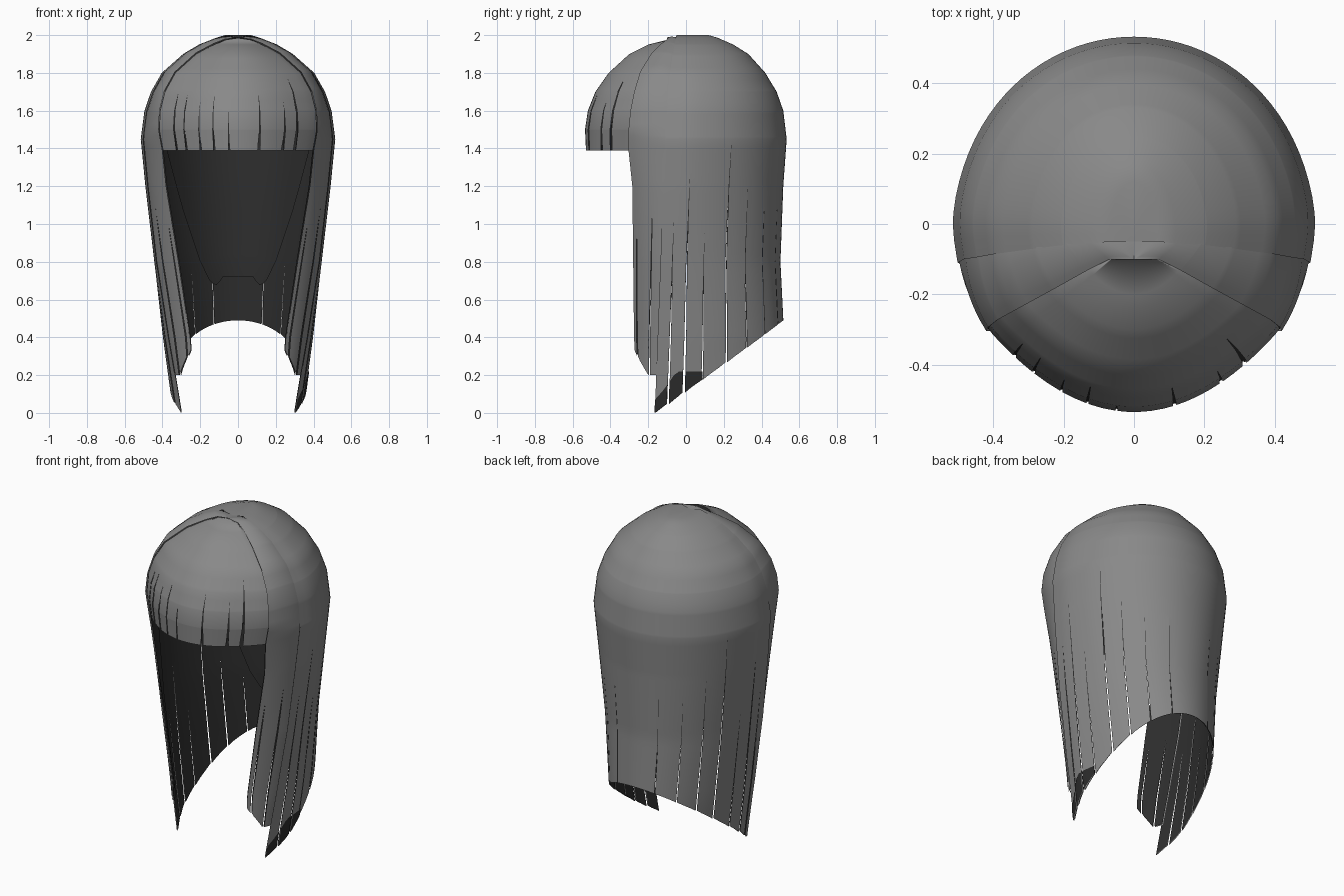
import bpy, bmesh, math

if "Cube" in bpy.data.objects:
    bpy.data.objects.remove(bpy.data.objects["Cube"])


def paint(name, v):
    m = bpy.data.materials.new(name)
    m.diffuse_color = (v, v, v, 1)
    m.use_nodes = True
    m.node_tree.nodes["Principled BSDF"].inputs["Base Color"].default_value = m.diffuse_color
    return m


hair = paint("hair_grey", .25)
dark = paint("lining_dark_grey", .026)

# Height tables: shell (z, half width, back y, seam y) and fringe side edge (z, x, y)
SHELL = [(2.01, 0, -.05, -.05), (2.0, .07, .12, -.05), (1.985, .12, .17, -.055),
         (1.95, .21, .25, -.06), (1.9, .295, .33, -.07), (1.8, .41, .42, -.085),
         (1.7, .468, .48, -.095), (1.6, .503, .515, -.10), (1.45, .523, .533, -.11),
         (1.2, .498, .515, -.12), (.8, .45, .50, -.135), (.4, .405, .52, -.15), (0, .35, .52, -.165)]
EDGE = [(1.985, 0, -.10), (1.975, .07, -.10), (1.95, .13, -.13), (1.9, .22, -.18), (1.8, .33, -.24),
        (1.7, .385, -.27), (1.6, .41, -.29), (1.5, .415, -.30), (1.39, .395, -.30),
        (1.2, .375, -.28), (.8, .31, -.275), (.4, .25, -.27), (.2, .24, -.26)]
FRONT = [(1.975, -.10), (1.95, -.20), (1.9, -.30), (1.8, -.41), (1.7, -.48),
         (1.6, -.52), (1.5, -.535), (1.39, -.53)]
SCALP = [(1.7, .42), (1.4, .38), (1.1, .30), (.8, .20), (.7, .15)]


def look(table, z):
    """Linear lookup in a table sorted from high to low."""
    if z >= table[0][0]:
        return table[0][1:]
    for a, b in zip(table, table[1:]):
        if z >= b[0]:
            t = (a[0] - z) / (a[0] - b[0])
            return [p + (q - p) * t for p, q in zip(a[1:], b[1:])]
    return table[-1][1:]


def levels(top, bottom, step):
    """Heights that include the table rows plus even steps."""
    base = {r[0] for r in SHELL + EDGE if bottom <= r[0] <= top}
    n = int((top - bottom) / step)
    base |= {round(bottom + i * (top - bottom) / n, 4) for i in range(n + 1)}
    return sorted(base, reverse=True)


def push(p, d):
    """Move a point outward from the head by d."""
    x, y, z = p
    n = (x, y, max(0, z - 1.4))
    k = d / max(.05, math.sqrt(sum(c * c for c in n)))
    return (x + n[0] * k, y + n[1] * k, z + n[2] * k)


def sheet(name, f, u0, u1, n, zs, zb, hem, slits=(), mat=hair, inward=False):
    """Sheet of strands: f(u, z) gives a point, slits are (u, top z, half gap)."""
    slits = sorted(slits)
    bounds = [(u0, 9, 0)] + slits + [(u1, 9, 0)]
    bm = bmesh.new()
    for (a, ta, ga), (b, tb, gb) in zip(bounds, bounds[1:]):
        k = max(1, round(n * (b - a) / (u1 - u0)))
        cols = []
        for i in range(k + 1):
            u = a + (b - a) * i / k
            col = []
            for z in zs:
                h = z if z >= zb else zb - (zb - z) * (zb - hem(u)) / (zb - zs[-1])
                v = u
                if i == 0 and ga:
                    v += ga * (max(0, ta - h) / (ta - hem(u))) ** .6
                if i == k and gb:
                    v -= gb * (max(0, tb - h) / (tb - hem(u))) ** .6
                col.append(bm.verts.new(f(v, h)))
            cols.append(col)
        for p, q in zip(cols, cols[1:]):
            for j in range(len(zs) - 1):
                bm.faces.new((p[j], p[j + 1], q[j + 1], q[j]))
    bmesh.ops.remove_doubles(bm, verts=bm.verts, dist=.0004)
    bm.normal_update()
    for face in bm.faces:
        c = face.calc_center_median()
        c.z = max(0, c.z - 1.2)
        if (face.normal.dot(c) < 0) != inward:
            face.normal_flip()
    me = bpy.data.meshes.new(name)
    bm.to_mesh(me)
    bm.free()
    me.materials.append(mat)
    me.shade_smooth()
    bpy.context.collection.objects.link(bpy.data.objects.new(name, me))


def lined(name, f, u0, u1, n, zs, zb, hem, slits, drop, depth):
    """Outer sheet plus a dark lining whose slits start lower."""
    sheet(name, f, u0, u1, n, zs, zb, hem, slits)
    low = [(u, t - drop, g) for u, t, g in slits]
    sheet(name + "_lining", lambda u, z: push(f(u, z), -depth), u0, u1, n, zs, zb, hem, low, dark, True)


# Long back and side hair, slit into strands, front edges curling inward
def shell(t, z):
    w, b, s = look(SHELL, z)
    a = min(t, math.pi - t)
    curl = 1 - (.04 + .1 * max(0, 1 - z / .8)) * max(0, 1 - a / .22) ** 2
    return (w * math.cos(t) * curl, s + (b - s) * max(0, math.sin(t)) ** .87, 1.985 if z > 2 else z)


def shell_hem(t):
    return .49 * max(0, math.sin(t)) ** .87


half = [(4, 1.0, .4), (10, 1.25, .5), (18, .95, .35), (30, 1.45, .5), (42, 1.2, .4), (56, 1.08, .3), (72, 1.1, .3)]
slits = []
for d, top, g in half:
    slits.append((math.radians(d), top, math.radians(g)))
    slits.append((math.radians(180 - d), top - .04, math.radians(g)))
lined("back_hair", shell, 0, math.pi, 50, levels(2.01, 0, .06), 1.2, shell_hem, slits, .3, .005)


# Dark patch folded over the right tip
def tip(t, z):
    return push(shell(t, min(z, .07 + .15 * min(1, t / .12))), .004)


sheet("right_tip_fold", tip, 0, math.radians(18), 8, [.22, .16, .1, .05, 0], .22,
      shell_hem, [(math.radians(4), .9, math.radians(.4)), (math.radians(10), 1.0, math.radians(.5))], dark)


# Front side locks between the seam and the fringe, standing slightly proud of the fringe
def lock(side):
    def f(u, z):
        x, y = look(EDGE, z)
        w, b, s = look(SHELL, z)
        w = max(0, w * (.96 - .1 * max(0, 1 - z / .8)) - .003)
        lift = (.007 * (1 - u) + 4 * u * (1 - u) * .014) * min(1, w / .3)
        p = push((x + (w - x) * u, y + (s + .015 - y) * u, min(z, 1.985)), lift)
        return (side * p[0], p[1], p[2])
    return f


for side, label in ((-1, "left"), (1, "right")):
    lined(label + "_front_lock", lock(side), 0, 1, 10, levels(2.01, .2, .06), 1.2,
          lambda u: .33 - .13 * min(1, u * 1.7), [(.14, 1.0, .02), (.62, 1.05, .03)], .3, .008)


# Fringe curving over the forehead, its sides tucked under the locks
def fringe(u, z):
    x, y = look(EDGE, z)
    c = look(FRONT, z)[0]
    p = (x * u, c + (y - c) * u * u, z)
    return push(p, -.004) if abs(u) > 1 else p


cuts = [(-.82, 1.68, .012), (-.69, 1.67, .012), (-.5, 1.63, .012), (-.32, 1.68, .012), (-.12, 1.6, .01),
        (.28, 1.68, .016), (.6, 1.62, .018), (.76, 1.75, .018)]
lined("fringe", fringe, -1.04, 1.04, 26, levels(1.985, 1.39, .05), 1.3, lambda u: 1.39, cuts, .2, .006)


# Tapered inner layer at the back of the head
def scalp(u, z):
    x = look(SCALP, z)[0] * u
    w, b, s = look(SHELL, z)
    return (x, s + (b * .94 - s) * math.sqrt(max(0, 1 - (x / (w * .95)) ** 2)), z)


sheet("inner_back_layer", scalp, -1, 1, 16, levels(1.7, .7, .12), 1.0,
      lambda u: .72 - .05 * max(0, 1 - abs(abs(u) - .8) / .3), (), dark, True)
